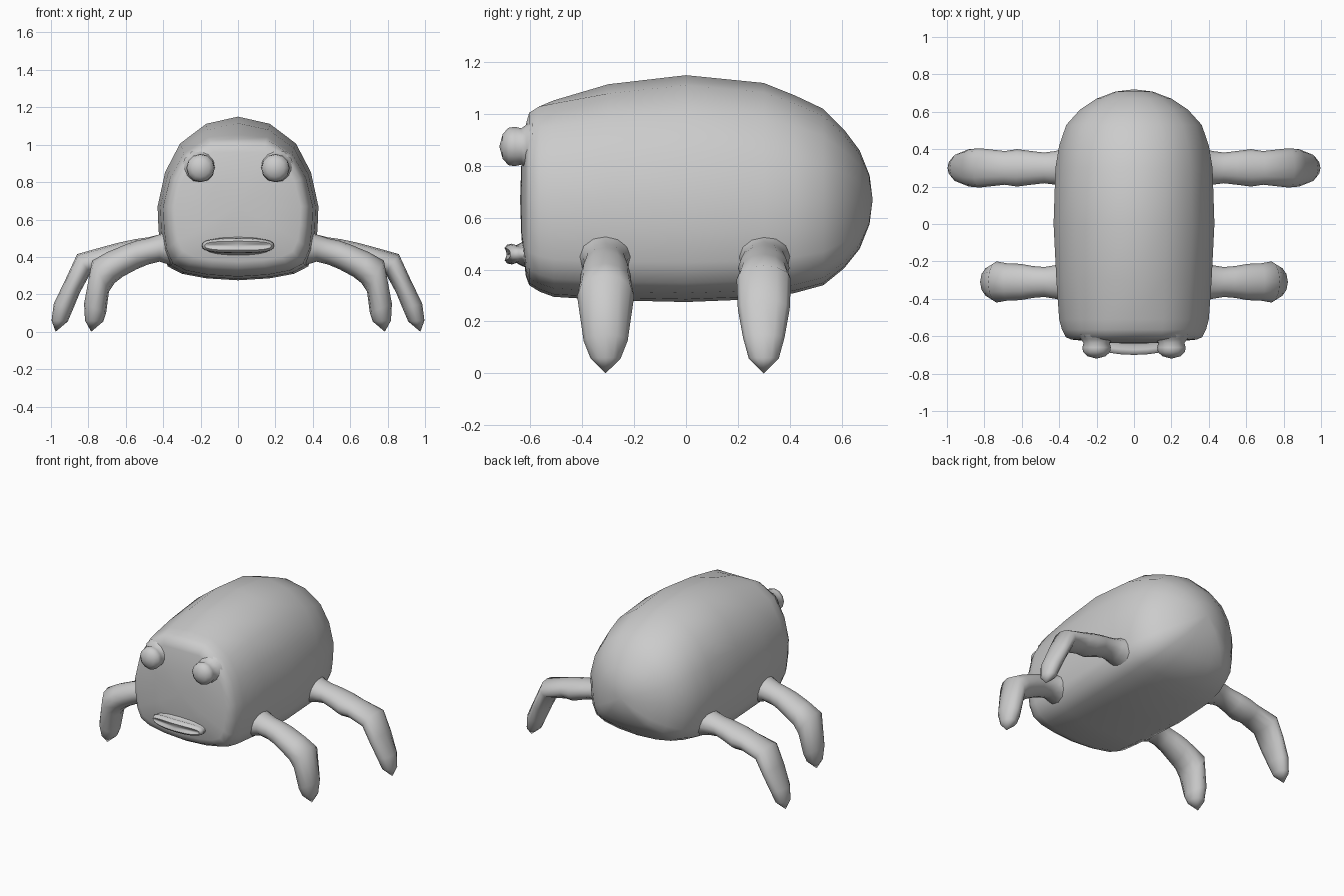
import bpy, bmesh, math

if "Cube" in bpy.data.objects:
    bpy.data.objects.remove(bpy.data.objects["Cube"])


def loft(name, rings, start=None, end=None, angle=60):
    """Skin closed rings of equal length; optional tip points close the ends."""
    bm = bmesh.new()
    vr = [[bm.verts.new(p) for p in r] for r in rings]
    n = len(vr[0])
    for a, b in zip(vr, vr[1:]):
        for i in range(n):
            j = (i + 1) % n
            bm.faces.new((a[i], a[j], b[j], b[i]))
    for ring, tip in ((vr[0], start), (vr[-1], end)):
        if tip is None:
            bm.faces.new(ring)
        else:
            t = bm.verts.new(tip)
            for i in range(n):
                bm.faces.new((ring[i], ring[(i + 1) % n], t))
    bmesh.ops.recalc_face_normals(bm, faces=bm.faces)
    me = bpy.data.meshes.new(name)
    bm.to_mesh(me)
    bm.free()
    ob = bpy.data.objects.new(name, me)
    bpy.context.collection.objects.link(ob)
    bpy.ops.object.select_all(action='DESELECT')
    ob.select_set(True)
    bpy.context.view_layer.objects.active = ob
    bpy.ops.object.shade_smooth_by_angle(angle=math.radians(angle))
    return ob


# Body: one half cross-section, mirrored and scaled along y
HALF = [(0, 1.15), (.17, 1.11), (.31, 1.0), (.39, .84), (.43, .65), (.425, .53),
        (.41, .42), (.375, .345), (.30, .308), (.17, .285), (0, .275)]
SECTION = HALF + [(-x, z) for x, z in HALF[-2:0:-1]]


def section(y, w, top, bottom, flat=0.0, k=1.0):
    pts = []
    for x, z in SECTION:
        if z >= .65:
            zz = min(.67 + (z - .65) / .5 * (top + flat - .67), top)
        else:
            zz = .67 + (z - .65) / .375 * (.67 - bottom)
        pts.append((x * w / .43 * k, y, .67 + (zz - .67) * k))
    return pts


body_rings = [
    section(-.635, .32, .96, .38, .05, .5),
    section(-.618, .335, .96, .375, .05),
    section(-.605, .365, 1.005, .34, .05),
    section(-.565, .385, 1.03, .315, .04),
    section(-.51, .40, 1.053, .295, .02),
    section(-.30, .415, 1.115, .282),
    section(0, .43, 1.15, .275),
    section(.30, .42, 1.12, .287),
    section(.42, .40, 1.072, .31),
    section(.53, .362, 1.02, .34),
    section(.61, .29, .94, .405),
    section(.67, .20, .86, .48),
    section(.708, .10, .765, .575),
]
loft("body", body_rings, (0, -.64, .67), (0, .72, .67))

# Legs: each ring given by its upper point, lower point and half width in y
FRONT = [(.34, .56, .34, .35, .115), (.42, .52, .42, .375, .09), (.48, .50, .48, .36, .08),
         (.54, .487, .54, .335, .085), (.60, .467, .615, .295, .097),
         (.70, .425, .66, .26, .10), (.78, .38, .69, .215, .11),
         (.823, .15, .705, .10, .085), (.818, .06, .72, .055, .058)]
REAR = [(.34, .56, .34, .35, .115), (.42, .52, .42, .375, .09), (.48, .505, .48, .38, .082),
        (.55, .495, .55, .36, .09), (.63, .478, .62, .335, .10),
        (.70, .46, .68, .335, .09), (.86, .415, .79, .31, .105),
        (.92, .285, .845, .21, .10),
        (.985, .15, .88, .125, .08), (.997, .06, .91, .055, .058)]


def leg(name, spec, y, tip, s):
    rings = []
    for tx, tz, bx, bz, w in spec:
        ring = []
        for i in range(12):
            a = 2 * math.pi * i / 12
            c = (1 + math.cos(a)) / 2
            ring.append((s * (bx + (tx - bx) * c), y + w * math.sin(a), bz + (tz - bz) * c))
        rings.append(ring)
    loft(name, rings, end=(s * tip, y, 0))


for side, s in (("left", -1), ("right", 1)):
    leg("front_leg_" + side, FRONT, -.31, .785, s)
    leg("rear_leg_" + side, REAR, .30, .975, s)

    # Eyes: flared stalk ending in a dome
    profile = [(-.59, .10), (-.615, .085), (-.635, .07), (-.66, .076),
               (-.685, .072), (-.707, .048)]
    eye = [[(s * .2 + r * math.cos(a), y, .875 + r * math.sin(a))
            for a in [2 * math.pi * i / 12 for i in range(12)]] for y, r in profile]
    loft("eye_" + side, eye, end=(s * .2, -.72, .875))


# Mouth: rounded lip outline with a shallow groove inside
def lip(y, w, h):
    pts = []
    for i in range(24):
        a = 2 * math.pi * i / 24
        c, q = math.cos(a), math.sin(a)
        x = w * math.copysign(abs(c) ** .7, c)
        z = h * math.copysign(abs(q) ** .7, q)
        pts.append((x, y + .025 * (x / .19) ** 2, .46 + z))
    return pts


loft("mouth", [lip(-.60, .21, .06), lip(-.635, .195, .045), lip(-.655, .185, .034),
               lip(-.672, .193, .04), lip(-.69, .188, .036), lip(-.70, .178, .024),
               lip(-.694, .165, .010)], end=(0, -.692, .46))
